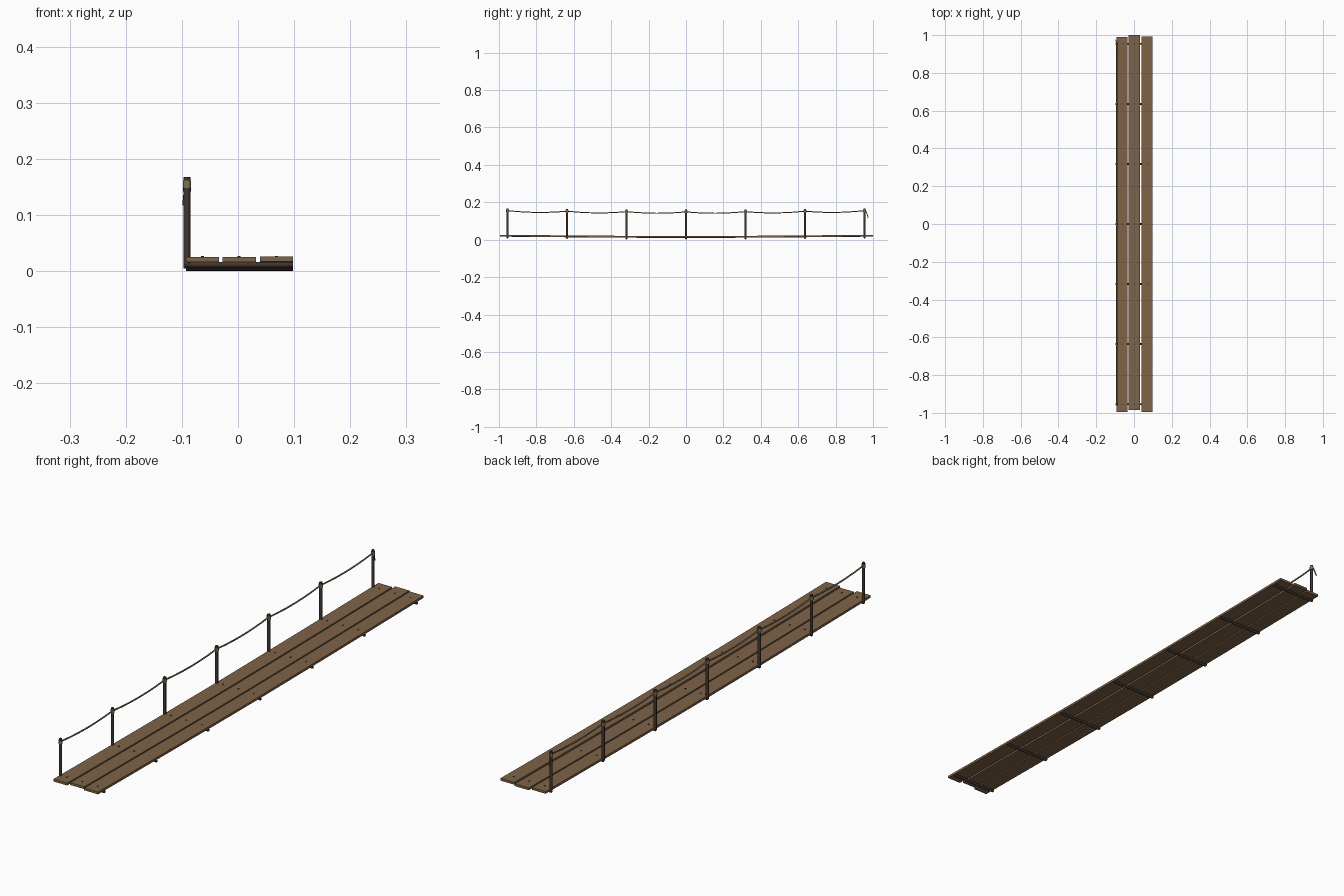
import bpy, bmesh, math
from mathutils import Vector

cube = bpy.data.objects.get("Cube")
if cube:
    bpy.data.objects.remove(cube)


def material(name, rgb):
    m = bpy.data.materials.new(name)
    m.use_nodes = True
    m.diffuse_color = (*rgb, 1)
    m.node_tree.nodes["Principled BSDF"].inputs["Base Color"].default_value = (*rgb, 1)
    return m


PLANK = material("plank wood", (0.21, 0.125, 0.065))
DARK = material("dark wood", (0.055, 0.036, 0.028))
ROPE = material("rope", (0.22, 0.17, 0.09))
NAIL = material("nail iron", (0.03, 0.025, 0.022))

POST_X = -0.091
STATIONS = [i * 0.318 for i in range(-3, 4)]


def lift(y):
    # the walkway sags toward its middle
    return 0.007 * min(1, abs(y)) ** 1.5


def finish(name, bm, mat, smooth=False):
    bmesh.ops.recalc_face_normals(bm, faces=bm.faces)
    me = bpy.data.meshes.new(name)
    bm.to_mesh(me)
    bm.free()
    me.materials.append(mat)
    ob = bpy.data.objects.new(name, me)
    bpy.context.collection.objects.link(ob)
    if smooth:
        bpy.ops.object.select_all(action='DESELECT')
        ob.select_set(True)
        bpy.context.view_layer.objects.active = ob
        bpy.ops.object.shade_smooth_by_angle(angle=math.radians(50))
    return ob


def rod(name, a, b, radius, mat, sides=8):
    a, b = Vector(a), Vector(b)
    d = b - a
    bm = bmesh.new()
    bmesh.ops.create_cone(bm, cap_ends=True, segments=sides, radius1=radius,
                          radius2=radius, depth=d.length)
    bm.transform(d.to_track_quat('Z', 'Y').to_matrix().to_4x4())
    bmesh.ops.translate(bm, verts=bm.verts, vec=(a + b) / 2)
    return finish(name, bm, mat, True)


def plank(name, x, width, y0, y1, raise_z):
    # a rectangular section swept along the sag
    bm = bmesh.new()
    steps = 12
    rings = []
    for i in range(steps + 1):
        y = y0 + (y1 - y0) * i / steps
        z = 0.0095 + raise_z + lift(y)
        w = width / 2
        rings.append([bm.verts.new((x + sx * w, y, z + h))
                      for sx, h in ((-1, 0), (1, 0), (1, 0.009), (-1, 0.009))])
    for r, s in zip(rings, rings[1:]):
        for k in range(4):
            bm.faces.new((r[k], r[(k + 1) % 4], s[(k + 1) % 4], s[k]))
    bm.faces.new(rings[0])
    bm.faces.new(rings[-1])
    finish(name, bm, PLANK)


def rope(name, points, radius):
    cu = bpy.data.curves.new(name, 'CURVE')
    cu.dimensions = '3D'
    cu.bevel_depth = radius
    cu.bevel_resolution = 1
    cu.use_fill_caps = True
    sp = cu.splines.new('POLY')
    sp.points.add(len(points) - 1)
    for p, co in zip(sp.points, points):
        p.co = (*co, 1)
    cu.materials.append(ROPE)
    ob = bpy.data.objects.new(name, cu)
    bpy.context.collection.objects.link(ob)


# walkway planks
plank("plank_right", -0.0635, 0.059, -0.995, 0.99, 0)
plank("plank_middle", 0.002, 0.06, -0.985, 1.0, 0)
plank("plank_left", 0.0685, 0.059, -0.995, 0.993, 0.001)

# crossbeams, nails, posts and rope bindings
for i, y in enumerate(STATIONS, 1):
    z = 0.005 + lift(y)
    rod(f"crossbeam_{i}", (-0.093, y, z), (0.098, y, z), 0.005, DARK)
    for k, x in enumerate((-0.0635, 0.002, 0.0685), 1):
        rod(f"nail_{i}_{k}", (x, y, z + 0.008), (x, y, z + 0.0155), 0.003, NAIL, 6)
    rod(f"post_{i}", (POST_X, y, z), (POST_X, y, z + 0.156), 0.006, DARK)
    rod(f"rope_binding_{i}", (POST_X, y, z + 0.137), (POST_X, y, z + 0.15), 0.0078, ROPE, 10)

# hand rope drooping between the posts
points = []
for a, b in zip(STATIONS, STATIONS[1:]):
    for k in range(6):
        t = k / 6
        y = a + (b - a) * t
        points.append((POST_X, y, 0.149 + lift(y) - 0.032 * t * (1 - t)))
end = STATIONS[-1]
points.append((POST_X, end, 0.149 + lift(end)))
rope("hand_rope", points, 0.003)

# loose rope tail at the far post
rope("rope_tail", [(POST_X, end, 0.157), (-0.093, end + 0.009, 0.152),
                   (-0.095, end + 0.014, 0.137), (-0.097, end + 0.02, 0.118)], 0.0025)
